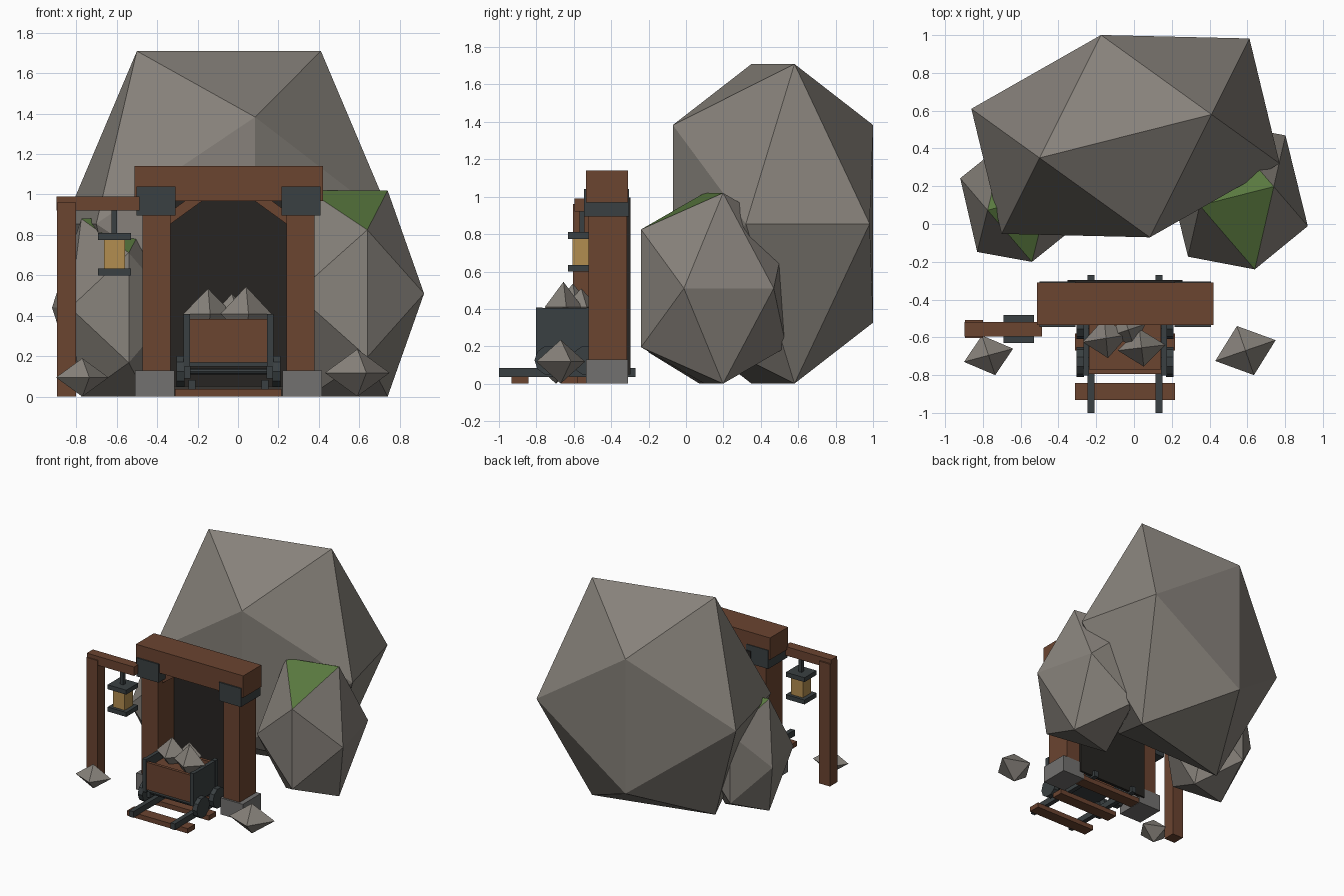
import bpy, bmesh, math
from mathutils import Vector

if "Cube" in bpy.data.objects:
    bpy.data.objects.remove(bpy.data.objects["Cube"])

T = (1 + 5 ** 0.5) / 2
CX = -0.047  # centre line of the mine entrance


def mat(name, r, g, b):
    m = bpy.data.materials.new(name)
    m.diffuse_color = (r, g, b, 1)
    m.use_nodes = True
    m.node_tree.nodes["Principled BSDF"].inputs["Base Color"].default_value = m.diffuse_color
    return m


ROCK = mat("rock", .24, .22, .195)
MOSS = mat("moss", .10, .19, .05)
WOOD = mat("wood", .147, .058, .03)
IRON = mat("iron", .042, .051, .054)
DARK = mat("tunnel_dark", .02, .018, .016)
GLOW = mat("lantern_glass", .45, .27, .08)
STONE = mat("footing_stone", .17, .165, .16)


def finish(name, bm, *mats):
    bmesh.ops.recalc_face_normals(bm, faces=bm.faces)
    me = bpy.data.meshes.new(name)
    bm.to_mesh(me)
    bm.free()
    for m in mats:
        me.materials.append(m)
    ob = bpy.data.objects.new(name, me)
    bpy.context.collection.objects.link(ob)
    return ob


def box(name, x, y, z, m, tilt=0):
    """Box from (min, max) ranges, optionally tilted about y."""
    bm = bmesh.new()
    bmesh.ops.create_cube(bm, size=1)
    for v in bm.verts:
        v.co = Vector((v.co.x * (x[1] - x[0]), v.co.y * (y[1] - y[0]), v.co.z * (z[1] - z[0])))
    ob = finish(name, bm, m)
    ob.location = (sum(x) / 2, sum(y) / 2, sum(z) / 2)
    ob.rotation_euler.y = tilt
    return ob


def hull(name, pts, *mats):
    bm = bmesh.new()
    for p in pts:
        bm.verts.new(p)
    bmesh.ops.convex_hull(bm, input=bm.verts)
    return finish(name, bm, *mats)


def boulder(name, c, u, v, h, mossy):
    """Icosahedron with a ridge on top, stretched along the axes u, v and z."""
    c, u, v, w = Vector(c), Vector((*u, 0)), Vector((*v, 0)), Vector((0, 0, h))
    S = (-1, 1)
    pts = [c + a * u + b * T * w for a in S for b in S]
    pts += [c + a * T * v + b * w for a in S for b in S]
    pts += [c + a * T * u + b * v for a in S for b in S]
    ob = hull(name, pts, ROCK, MOSS)
    if mossy:
        top = c.z + T * h - 0.01
        for p in ob.data.polygons:
            if sum(ob.data.vertices[i].co.z > top for i in p.vertices) == 2:
                p.material_index = 1


def chunk(name, c, u, v, h):
    """Small octahedral stone."""
    c = Vector(c)
    axes = (Vector((*u, 0)), Vector((*v, 0)), Vector((0, 0, h)))
    hull(name, [c + s * a for a in axes for s in (-1, 1)], ROCK)


def wheel(name, x, y, z, r, w):
    bm = bmesh.new()
    bmesh.ops.create_cone(bm, cap_ends=True, segments=10, radius1=r, radius2=r, depth=w)
    ob = finish(name, bm, IRON)
    ob.location = (x, y, z)
    ob.rotation_euler.y = math.pi / 2


# Boulders
boulder("main_boulder", (-.045, .465, .855), (.455, .115), (-.08, .331), .528, False)
boulder("right_boulder", (.544, .148, .51), (.196, .05), (-.059, .24), .315, True)
boulder("left_boulder", (-.613, .115, .44), (.162, .042), (-.045, .195), .272, True)

# Loose stones on the ground
chunk("loose_stone_right", (.59, -.67, .118), (.16, .055), (-.045, .13), .117)
chunk("loose_stone_left", (-.77, -.695, .095), (.13, .035), (-.035, .105), .095)

# Entrance: footings, posts, brackets and braces on both sides
for s, side in ((-1, "left"), (1, "right")):
    def span(a, b):
        return tuple(sorted((CX + s * a, CX + s * b)))
    box("footing_" + side, span(.268, .463), (-.535, -.31), (0, .13), STONE)
    box("entrance_post_" + side, span(.286, .426), (-.52, -.315), (.05, 1.0), WOOD)
    box("bracket_" + side, span(.262, .454), (-.545, -.305), (.895, 1.04), IRON)
    box("brace_" + side, span(.115, .335), (-.46, -.38), (.905, .955), WOOD, s * math.radians(36))
box("lintel_beam", (-.513, .42), (-.535, -.31), (.968, 1.14), WOOD)
box("tunnel_back", (-.352, .258), (-.32, -.297), (.05, .995), DARK)

# Lantern stand
box("lantern_post", (-.895, -.80), (-.603, -.508), (0, .96), WOOD)
box("lantern_arm", (-.897, -.487), (-.595, -.52), (.92, .99), WOOD)
box("lantern_hanger", (-.625, -.598), (-.57, -.543), (.80, .93), IRON)
box("lantern_cap", (-.692, -.53), (-.63, -.482), (.775, .81), IRON)
box("lantern_glass", (-.662, -.56), (-.607, -.505), (.63, .78), GLOW)
box("lantern_base", (-.692, -.53), (-.63, -.482), (.60, .635), IRON)

# Track
for i, y in enumerate((-.888, -.625, -.362)):
    box(f"sleeper_{i + 1}", (-.312, .216), (y - .045, y + .045), (0, .038), WOOD)
for s in (-1, 1):
    x = CX + s * .18
    box("rail", (x - .018, x + .018), (-1, -.27), (.035, .083), IRON)

# Mine cart
box("cart_floor", (CX - .2, CX + .2), (-.785, -.515), (.15, .19), IRON)
box("cart_load_bed", (CX - .19, CX + .19), (-.775, -.525), (.19, .34), WOOD)
for y, n in ((-.782, "front"), (-.518, "back")):
    box("cart_panel_" + n, (CX - .195, CX + .195), (y - .012, y + .012), (.17, .385), WOOD)
for s in (-1, 1):
    x = CX + s * .207
    box("cart_side", (x - .014, x + .014), (-.79, -.51), (.17, .405), IRON)
    for y in (-.785, -.515):
        box("cart_corner_post", (x - .016, x + .016), (y - .017, y + .017), (.15, .408), IRON)
    for y in (-.73, -.53):
        wheel("cart_wheel", CX + s * .237, y, .125, .08, .04)
        box("wheel_bearing", (x - .02, x + .02), (y - .025, y + .025), (.09, .2), IRON)
for y in (-.73, -.53):
    wheel("cart_axle", CX, y, .125, .015, .46)

# Ore in the cart
chunk("ore_left", (-.148, -.605, .41), (.122, .02), (-.01, .105), .125)
chunk("ore_right", (.04, -.655, .41), (.126, .015), (-.012, .1), .135)
chunk("ore_back", (-.03, -.56, .41), (.09, .03), (-.03, .09), .10)
